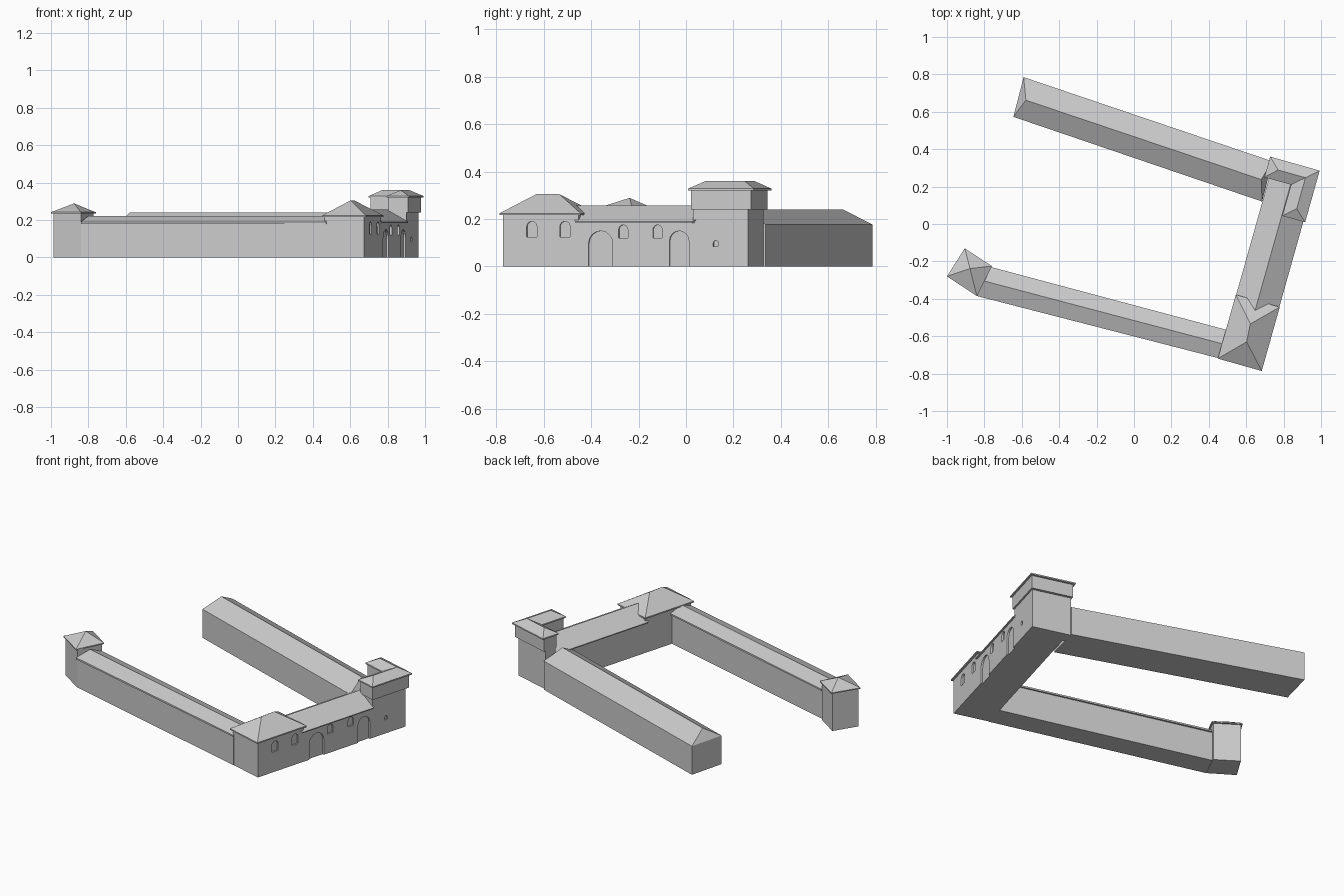
import bpy, bmesh, math
from mathutils import Vector

if "Cube" in bpy.data.objects:
    bpy.data.objects.remove(bpy.data.objects["Cube"])

# Local frame of the east range: u runs inward (west), v runs along the facade (north)
ORIGIN = Vector((0.675, -0.77))
V = Vector((0.271, 0.963)).normalized()
U = Vector((-V.y, V.x))


def loc(u, v):
    p = ORIGIN + U * u + V * v
    return (p.x, p.y)


def local(pts):
    return [loc(*p) for p in pts]


def rect(u0, v0, u1, v1):
    return local([(u0, v0), (u0, v1), (u1, v1), (u1, v0)])


def finish(name, bm):
    bmesh.ops.recalc_face_normals(bm, faces=bm.faces)
    me = bpy.data.meshes.new(name)
    bm.to_mesh(me)
    bm.free()
    ob = bpy.data.objects.new(name, me)
    bpy.context.collection.objects.link(ob)
    return ob


def prism(name, pts, z0, z1):
    bm = bmesh.new()
    lo = [bm.verts.new((x, y, z0)) for x, y in pts]
    hi = [bm.verts.new((x, y, z1)) for x, y in pts]
    bm.faces.new(lo)
    bm.faces.new(hi)
    n = len(pts)
    for i in range(n):
        bm.faces.new((lo[i], lo[(i + 1) % n], hi[(i + 1) % n], hi[i]))
    return finish(name, bm)


def roof(name, pts, ridge, eave, thick, top, links):
    """Eave slab with slopes; links[i] lists the ridge points above eave edge i."""
    bm = bmesh.new()
    lo = [bm.verts.new((x, y, eave)) for x, y in pts]
    hi = [bm.verts.new((x, y, eave + thick)) for x, y in pts]
    rv = [bm.verts.new((x, y, top)) for x, y in ridge]
    bm.faces.new(lo)
    n = len(pts)
    for i in range(n):
        j = (i + 1) % n
        bm.faces.new((lo[i], lo[j], hi[j], hi[i]))
        bm.faces.new([hi[i], hi[j]] + [rv[k] for k in links[i]])
    return finish(name, bm)


# edge order: end at ridge 0, side, end at ridge 1, side
HIP = [[0], [1, 0], [1], [0, 1]]

# North wing
north = [(-0.645, 0.573), (-0.59, 0.785), (0.74, 0.335), (0.685, 0.12)]
prism("north_wing_walls", north, 0, 0.175)
roof("north_wing_roof", north, [(-0.578, 0.662), (0.68, 0.238)],
     0.173, 0.004, 0.24, HIP)

# South wing
prism("south_wing_walls",
      [(-0.84, -0.372), (-0.775, -0.24), (0.50, -0.577), (0.47, -0.715)], 0, 0.182)
roof("south_wing_roof",
     [(-0.84, -0.385), (-0.765, -0.23), (0.51, -0.570), (0.47, -0.722)],
     [(-0.80, -0.305), (0.49, -0.645)], 0.18, 0.01, 0.222, HIP)

# South-west corner tower
prism("west_tower_walls",
      [(-0.987, -0.278), (-0.84, -0.372), (-0.773, -0.229), (-0.903, -0.143)], 0, 0.238)
roof("west_tower_roof",
     [(-1.0, -0.28), (-0.84, -0.385), (-0.76, -0.225), (-0.905, -0.13)],
     [(-0.877, -0.238)], 0.235, 0.007, 0.289, [[0]] * 4)

# South-east pavilion
pavilion = prism("pavilion_walls", rect(0, 0, 0.22, 0.33), 0, 0.22)
roof("pavilion_roof",
     local([(-0.012, -0.013), (0.232, -0.013), (0.232, 0.342), (-0.012, 0.342)]),
     local([(0.108, 0.115), (0.115, 0.213)]), 0.216, 0.008, 0.305, HIP)

# East link between pavilion and tower
link = prism("east_link_walls",
             local([(0, 0.33), (0, 0.83), (0.105, 0.83), (0.105, 1.0),
                    (0.22, 1.0), (0.22, 0.33)]), 0, 0.187)
roof("east_link_roof",
     local([(0.23, 0.32), (-0.01, 0.32), (-0.01, 0.83), (0.23, 1.0)]),
     local([(0.11, 0.2), (0.11, 1.0)]), 0.184, 0.006, 0.257, HIP)


# North-east tower: L-shaped base, jettied upper storey and hipped roof
def ell(u0, u1, u2, v0, v1, v2):
    return local([(u0, v2), (u0, v0), (u1, v0), (u1, v1), (u2, v1), (u2, v2)])


tower = prism("tower_base", ell(0, 0.105, 0.24, 0.83, 1.0, 1.072), 0, 0.243)
prism("tower_upper_storey", ell(-0.01, 0.1, 0.245, 0.825, 0.995, 1.088), 0.24, 0.322)
roof("tower_roof", ell(-0.02, 0.107, 0.255, 0.815, 0.988, 1.102),
     local([(0.043, 0.873), (0.043, 1.045), (0.195, 1.045)]), 0.32, 0.008, 0.36,
     [[0, 1], [0], [1, 0], [2, 1], [2], [1, 2]])

# Arched openings recessed in the facade: centre v, width, bottom z, top z
openings = [(0.125, 0.045, 0.125, 0.19), (0.27, 0.045, 0.125, 0.19),
            (0.426, 0.105, -0.01, 0.15), (0.525, 0.04, 0.12, 0.175),
            (0.675, 0.04, 0.12, 0.175), (0.77, 0.085, -0.01, 0.15),
            (0.93, 0.022, 0.085, 0.11)]
bm = bmesh.new()
for v, w, z0, z1 in openings:
    r = w / 2
    prof = [(v - r, z0), (v + r, z0)]
    prof += [(v + r * math.cos(math.pi * k / 8), z1 - r + r * math.sin(math.pi * k / 8))
             for k in range(9)]
    rings = [[bm.verts.new((*loc(u, a), z)) for a, z in prof] for u in (-0.01, 0.01)]
    for ring in rings:
        bm.faces.new(ring)
    for i in range(len(prof)):
        j = (i + 1) % len(prof)
        bm.faces.new((rings[0][i], rings[0][j], rings[1][j], rings[1][i]))
cutter = finish("opening_cutter", bm)
cutter.hide_render = True
cutter.display_type = 'WIRE'
for wall in (pavilion, link, tower):
    mod = wall.modifiers.new("openings", 'BOOLEAN')
    mod.operation = 'DIFFERENCE'
    mod.object = cutter
    mod.solver = 'EXACT'
